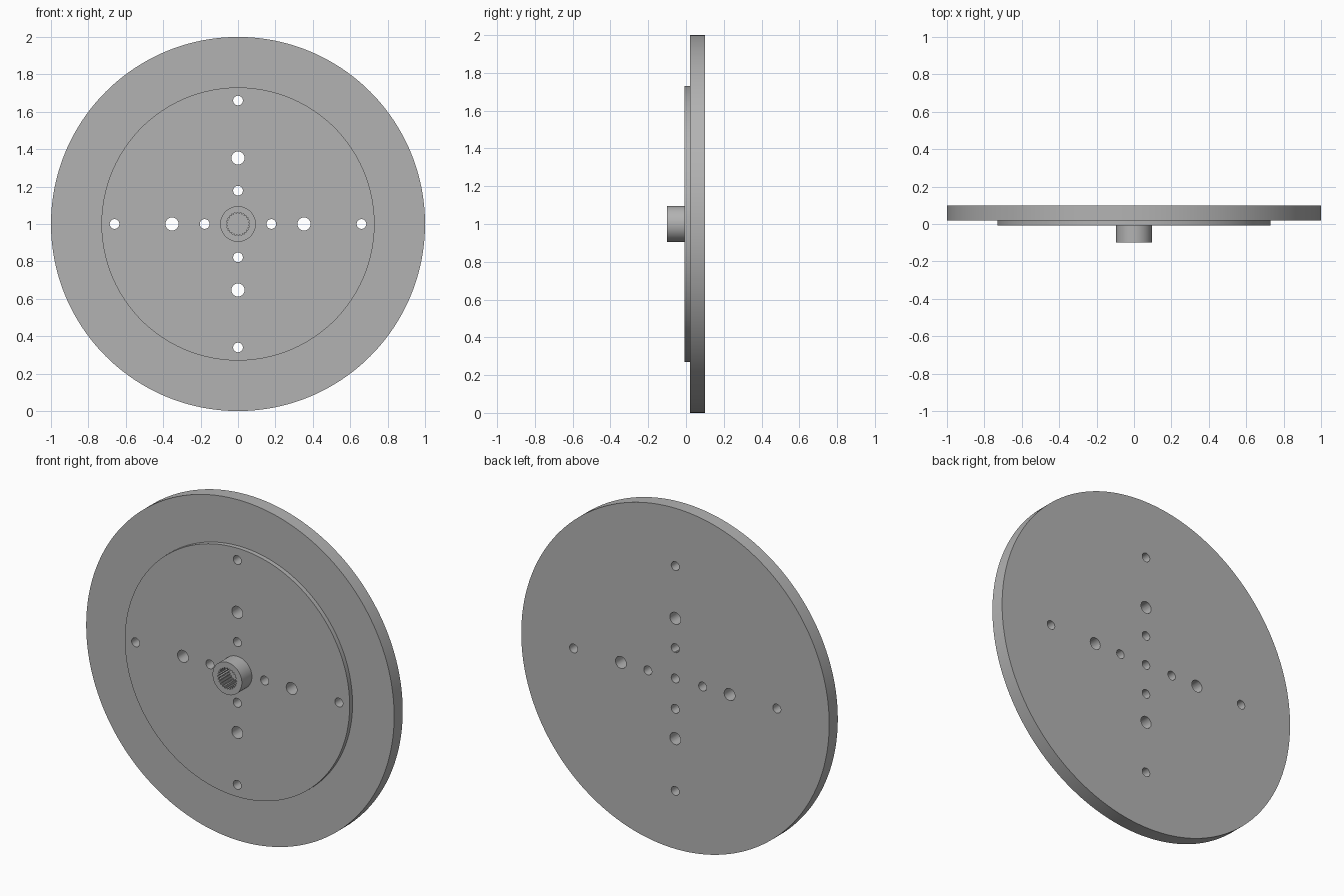
import bpy, bmesh
from math import sin, cos, pi, radians
from mathutils import Matrix, Vector

cube = bpy.data.objects.get("Cube")
if cube:
    bpy.data.objects.remove(cube, do_unlink=True)

CENTRE_Z = 1.0
BACK = 0.10

grey = bpy.data.materials.new("grey plastic")
grey.use_nodes = True
colour = (0.45, 0.45, 0.45, 1)
grey.diffuse_color = colour
grey.node_tree.nodes["Principled BSDF"].inputs["Base Color"].default_value = colour


def finish(bm, name):
    bmesh.ops.recalc_face_normals(bm, faces=bm.faces)
    mesh = bpy.data.meshes.new(name)
    bm.to_mesh(mesh)
    bm.free()
    mesh.materials.append(grey)
    obj = bpy.data.objects.new(name, mesh)
    bpy.context.collection.objects.link(obj)
    return obj


def lathe(profile, name, steps=192):
    """Spin a (radius, y) profile around the wheel's axle."""
    bm = bmesh.new()
    verts = [bm.verts.new((r, y, CENTRE_Z)) for r, y in profile]
    edges = [bm.edges.new(pair) for pair in zip(verts, verts[1:])]
    bmesh.ops.spin(bm, geom=verts + edges, cent=(0, 0, CENTRE_Z), axis=(0, 1, 0),
                   angle=2 * pi, steps=steps)
    bmesh.ops.remove_doubles(bm, verts=bm.verts, dist=1e-5)
    return finish(bm, name)


def add_prism(bm, x, z, radii, y0, y1):
    """Extrude a closed outline, given by its radii, along y."""
    n = len(radii)
    ring = [bm.verts.new((x + r * cos(2 * pi * i / n), y0, z + r * sin(2 * pi * i / n)))
            for i, r in enumerate(radii)]
    face = bm.faces.new(ring)
    top = bmesh.ops.extrude_face_region(bm, geom=[face])["geom"]
    bmesh.ops.translate(bm, vec=(0, y1 - y0, 0),
                        verts=[v for v in top if isinstance(v, bmesh.types.BMVert)])


def cut(obj, cutter):
    mod = obj.modifiers.new("cut", "BOOLEAN")
    mod.operation = "DIFFERENCE"
    mod.solver = "EXACT"
    mod.object = cutter
    cutter.hide_render = True
    bpy.context.view_layer.objects.active = obj
    bpy.ops.object.modifier_apply(modifier=mod.name)
    bpy.data.objects.remove(cutter, do_unlink=True)


# Rim disc, raised front plate and hub as one turned body
wheel = lathe([(0, BACK), (1, BACK), (1, 0.02), (0.73, 0.02), (0.73, -0.007),
               (0.095, -0.007), (0.095, -0.1), (0, -0.1)], "wheel_disc")

# Axle screw hole and four spokes of mounting holes
bm = bmesh.new()
add_prism(bm, 0, CENTRE_Z, [0.026] * 32, -0.2, 0.2)
for k in range(4):
    dx, dz = round(cos(k * pi / 2)), round(sin(k * pi / 2))
    for dist, radius in ((0.178, 0.026), (0.353, 0.035), (0.66, 0.026)):
        add_prism(bm, dx * dist, CENTRE_Z + dz * dist, [radius] * 32, -0.2, 0.2)
cut(wheel, finish(bm, "hole_cutter"))

# Toothed shaft socket in the hub
bm = bmesh.new()
add_prism(bm, 0, CENTRE_Z, [0.062, 0.062, 0.055, 0.055] * 24, -0.2, 0.0)
cut(wheel, finish(bm, "socket_cutter"))

# Smooth round walls, crisp edges
bpy.ops.object.select_all(action="DESELECT")
wheel.select_set(True)
bpy.context.view_layer.objects.active = wheel
bpy.ops.object.shade_smooth_by_angle(angle=radians(30))
